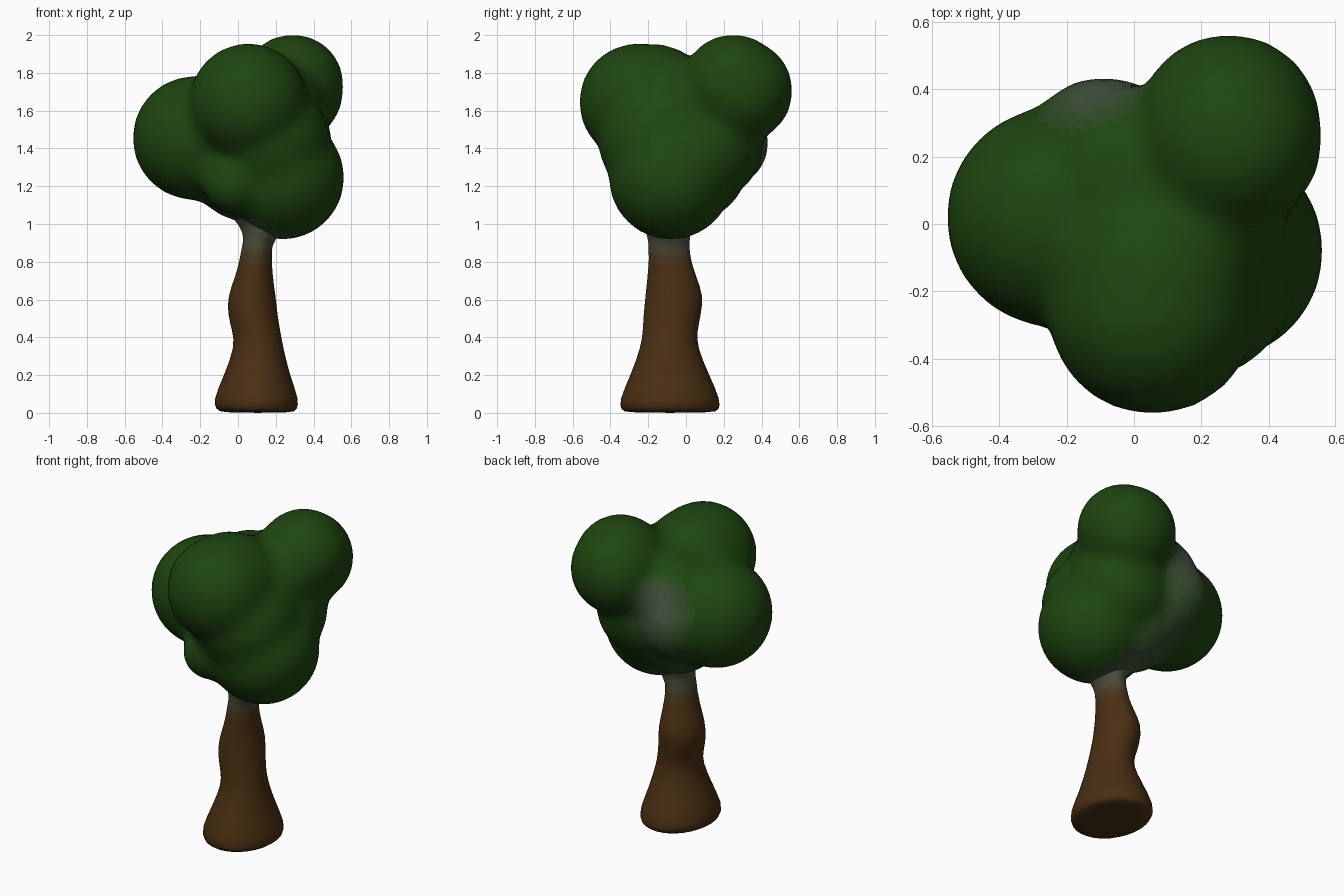
import bpy, bmesh
from math import cos, sin, tau
from mathutils import Vector, Matrix
from mathutils.geometry import intersect_point_line

if "Cube" in bpy.data.objects:
    bpy.data.objects.remove(bpy.data.objects["Cube"])

BROWN, GREY, GREEN = (Vector(c) for c in
                      ((0.066, 0.028, 0.006), (0.075, 0.10, 0.065), (0.013, 0.06, 0.005)))
STEPS = 10


def blend_materials(name, a, b):
    """Colour ramp from a to b as a row of materials."""
    mats = []
    for i in range(STEPS):
        m = bpy.data.materials.new(f"{name}_{i}")
        m.diffuse_color = (*a.lerp(b, i / (STEPS - 1)), 1)
        m.use_nodes = True
        m.node_tree.nodes["Principled BSDF"].inputs["Base Color"].default_value = m.diffuse_color
        mats.append(m)
    return mats


def step(t):
    return round(max(0, min(1, t)) * (STEPS - 1))


def add_object(name, bm):
    me = bpy.data.meshes.new(name)
    bm.to_mesh(me)
    bm.free()
    ob = bpy.data.objects.new(name, me)
    bpy.context.collection.objects.link(ob)
    return ob


# Trunk: elliptical rings (z, x min, x max, y min, y max)
rings = [
    (0.00, -0.08, 0.29, -0.32, 0.15), (0.015, -0.118, 0.314, -0.347, 0.178),
    (0.065, -0.136, 0.328, -0.358, 0.187), (0.20, -0.075, 0.275, -0.295, 0.125),
    (0.35, -0.018, 0.24, -0.24, 0.06), (0.43, -0.03, 0.225, -0.23, 0.06),
    (0.52, -0.056, 0.21, -0.226, 0.08), (0.62, -0.056, 0.20, -0.216, 0.095),
    (0.72, -0.015, 0.185, -0.205, 0.055), (0.80, 0.005, 0.18, -0.198, 0.03),
    (0.825, 0.01, 0.18, -0.198, 0.026), (0.85, 0.015, 0.18, -0.199, 0.022),
    (0.875, 0.02, 0.182, -0.20, 0.02), (0.90, 0.025, 0.19, -0.20, 0.02),
    (0.925, 0.025, 0.205, -0.205, 0.022), (0.95, 0.025, 0.22, -0.21, 0.025),
    (1.00, 0.00, 0.27, -0.23, 0.05), (1.03, -0.03, 0.28, -0.25, 0.07),
]
N = 24
bm = bmesh.new()
loops = []
for z, x0, x1, y0, y1 in rings:
    loops.append([bm.verts.new(((x0 + x1) / 2 + (x1 - x0) / 2 * cos(tau * i / N),
                                (y0 + y1) / 2 + (y1 - y0) / 2 * sin(tau * i / N), z))
                  for i in range(N)])
bm.faces.new(loops[0][::-1])
for lo, hi in zip(loops, loops[1:]):
    for i in range(N):
        j = (i + 1) % N
        bm.faces.new((lo[i], lo[j], hi[j], hi[i]))
for f in bm.faces:
    f.smooth = True
    f.material_index = step((f.calc_center_median().z - 0.79) / 0.18)
trunk = add_object("trunk", bm)
trunk.modifiers.new("round", 'SUBSURF').levels = 1
trunk.modifiers["round"].render_levels = 1
for m in blend_materials("bark", BROWN, GREY):
    trunk.data.materials.append(m)

# Foliage: overlapping balls (x, y, z, radius) fused into one soft surface
balls = [
    (-0.23, 0.02, 1.455, 0.33),    # left
    (0.055, -0.255, 1.645, 0.313), # front top
    (0.06, -0.17, 1.645, 0.31),    # front top, rear half
    (0.282, 0.29, 1.705, 0.277),   # back right top
    (0.29, 0.25, 1.735, 0.272),    # back right top, front half
    (0.235, -0.08, 1.245, 0.33),   # lower right
    (-0.09, 0.195, 1.43, 0.245),   # back
    (-0.02, -0.24, 1.22, 0.17),    # small front bump
    (0.05, 0.02, 1.32, 0.31),      # core
    (0.17, 0.05, 1.60, 0.29),      # bridge to back right top
    (0.19, 0.10, 1.42, 0.31),      # right filler
    (0.17, -0.15, 1.44, 0.315),    # front filler
    (-0.01, 0.13, 1.55, 0.285),    # back filler
]
bm = bmesh.new()
for x, y, z, r in balls:
    bmesh.ops.create_icosphere(bm, subdivisions=4, radius=r,
                               matrix=Matrix.Translation((x, y, z)))
foliage = add_object("foliage", bm)
remesh = foliage.modifiers.new("fuse", 'REMESH')
remesh.mode = 'VOXEL'
remesh.voxel_size = 0.03
smooth = foliage.modifiers.new("soften", 'SMOOTH')
smooth.factor = 0.5
smooth.iterations = 14
depsgraph = bpy.context.evaluated_depsgraph_get()
fused = bpy.data.meshes.new_from_object(foliage.evaluated_get(depsgraph))
foliage.modifiers.clear()
foliage.data = fused

# Grey tint along the branch line from the neck to the back
fused.materials.clear()
for m in blend_materials("leaves", GREEN, GREY):
    fused.materials.append(m)
a, b = Vector((0.11, -0.09, 0.93)), Vector((-0.10, 0.42, 1.60))
for p in fused.polygons:
    q, t = intersect_point_line(p.center, a, b)
    q = a.lerp(b, max(0, min(1, t)))
    p.material_index = step(0.9 - (p.center - q).length / 0.24)
    p.use_smooth = True
